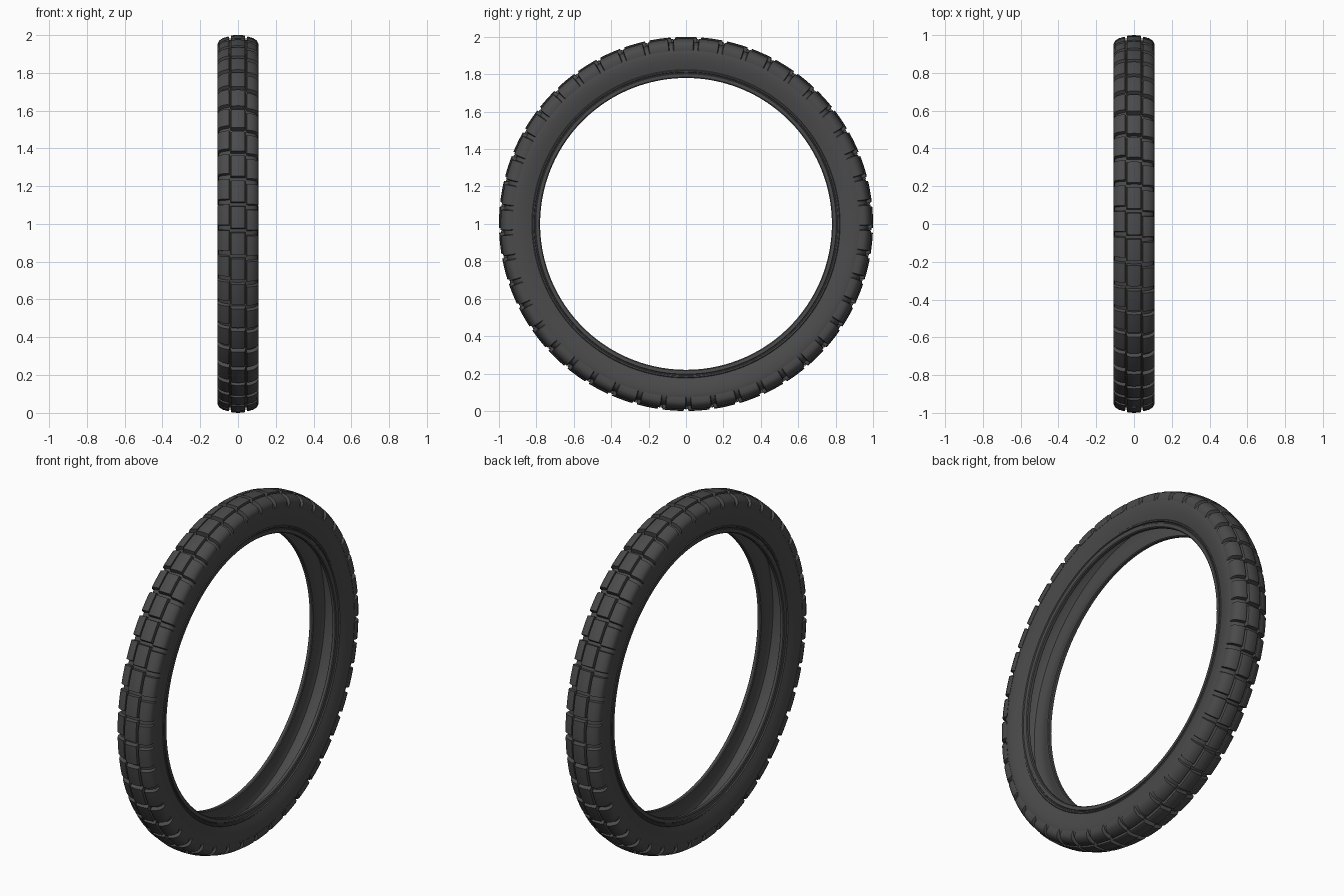
import bpy, bmesh, math

if "Cube" in bpy.data.objects:
    bpy.data.objects.remove(bpy.data.objects["Cube"])

PITCHES = 45
STEP = 2 * math.pi / PITCHES


def place(x, r, a):
    # wheel axle runs along x, centred at z = 1
    return (x, r * math.cos(a), 1 + r * math.sin(a))


def finish(bm, name):
    bmesh.ops.recalc_face_normals(bm, faces=bm.faces[:])
    me = bpy.data.meshes.new(name)
    bm.to_mesh(me)
    bm.free()
    ob = bpy.data.objects.new(name, me)
    bpy.context.collection.objects.link(ob)
    mat = bpy.data.materials.get("rubber") or bpy.data.materials.new("rubber")
    mat.diffuse_color = (0.07, 0.07, 0.07, 1)
    mat.use_nodes = True
    mat.node_tree.nodes["Principled BSDF"].inputs["Base Color"].default_value = mat.diffuse_color
    me.materials.append(mat)
    bpy.ops.object.select_all(action='DESELECT')
    ob.select_set(True)
    bpy.context.view_layer.objects.active = ob
    bpy.ops.object.shade_smooth_by_angle(angle=math.radians(35))
    return ob


def revolve(half, name, segs=180):
    # mirror the half profile into a closed loop and spin it
    loop = half + [(-x, r) for x, r in reversed(half) if x > 0]
    bm = bmesh.new()
    rings = [[bm.verts.new(place(x, r, 2 * math.pi * i / segs)) for x, r in loop]
             for i in range(segs)]
    n = len(loop)
    for i in range(segs):
        a, b = rings[i], rings[(i + 1) % segs]
        for j in range(n):
            bm.faces.new((a[j], b[j], b[(j + 1) % n], a[(j + 1) % n]))
    return finish(bm, name)


def add_block(bm, base, top, angle, width, sign=1, cuts=4):
    # curved lug: shoulder layer between the wide base and the rounded top
    taper = 0.006
    grid = []
    for i in range(cuts + 1):
        t = i / cuts - 0.5
        grid.append([bm.verts.new(place(sign * x, r, angle + t * (width - taper)))
                     for x, r in top])
    low = []
    for i in range(cuts + 1):
        t = i / cuts - 0.5
        low.append([bm.verts.new(place(sign * x, r, angle + t * (width + taper)))
                    for x, r in base])
    n = len(top)
    for i in range(cuts):
        for j in range(n - 1):
            bm.faces.new((grid[i][j], grid[i + 1][j], grid[i + 1][j + 1], grid[i][j + 1]))
        for j in (0, n - 1):
            bm.faces.new((grid[i][j], low[i][j], low[i + 1][j], grid[i + 1][j]))
    for i in (0, cuts):
        for j in range(n - 1):
            bm.faces.new((grid[i][j], grid[i][j + 1], low[i][j + 1], low[i][j]))


# hollow carcass: inside liner, bead, rim line, sidewall, crown
carcass = [(0, 0.945), (0.045, 0.938), (0.078, 0.915), (0.09, 0.88), (0.084, 0.84),
           (0.068, 0.805), (0.062, 0.785), (0.066, 0.780), (0.082, 0.780), (0.086, 0.785),
           (0.087, 0.803), (0.083, 0.806), (0.084, 0.811), (0.091, 0.813),
           (0.093, 0.820), (0.089, 0.824), (0.095, 0.845), (0.102, 0.875),
           (0.105, 0.905), (0.103, 0.93), (0.095, 0.949), (0.078, 0.962),
           (0.045, 0.972), (0, 0.976)]
half = carcass
loop_in, loop_out = half[0], half[-1]
revolve(half, "tyre_carcass")

# centre row of tread blocks
bm = bmesh.new()
for k in range(PITCHES):
    add_block(bm,
              [(-0.041, 0.965), (-0.034, 0.965), (0, 0.968), (0.034, 0.965), (0.041, 0.965)],
              [(-0.037, 0.995), (-0.032, 0.998), (0, 1.0), (0.032, 0.998), (0.037, 0.995)],
              math.pi / 2 + k * STEP, STEP * 0.86)
finish(bm, "centre_tread_blocks")

# shoulder rows of tread blocks, slightly staggered against the centre row
for sign, name in ((1, "right_shoulder_blocks"), (-1, "left_shoulder_blocks")):
    bm = bmesh.new()
    for k in range(PITCHES):
        add_block(bm,
                  [(0.044, 0.965), (0.052, 0.962), (0.075, 0.955), (0.09, 0.945),
                   (0.097, 0.935), (0.099, 0.93)],
                  [(0.047, 0.990), (0.053, 0.991), (0.080, 0.983), (0.100, 0.970),
                   (0.109, 0.952), (0.106, 0.926)],
                  math.pi / 2 + (k + 0.1 * sign) * STEP, STEP * 0.82, sign)
    finish(bm, name)
